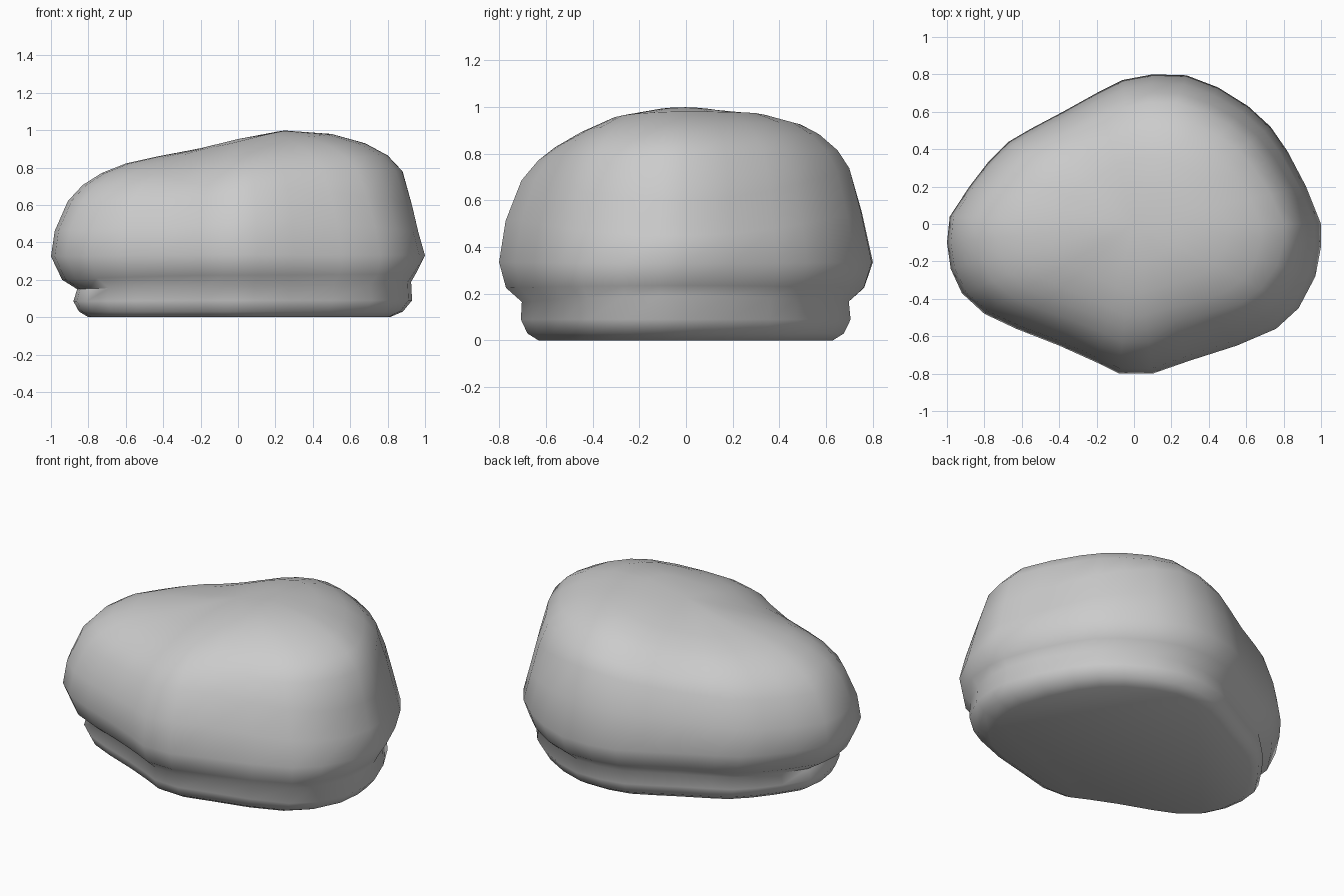
import bpy, bmesh, math

if "Cube" in bpy.data.objects:
    bpy.data.objects.remove(bpy.data.objects["Cube"])

# Widest outline of the boulder, seen from above (counter-clockwise)
OUTLINE = [(1, 0), (.92, .2), (.82, .39), (.73, .52), (.61, .63), (.45, .73), (.28, .795),
           (.1, .8), (-.06, .77), (-.2, .7), (-.38, .6), (-.55, .51), (-.67, .44),
           (-.78, .33), (-.88, .2), (-.985, .04), (-1, -.1), (-.98, -.24), (-.92, -.37),
           (-.8, -.48), (-.63, -.56), (-.4, -.65), (-.2, -.74), (-.08, -.8), (.1, -.8),
           (.3, -.73), (.55, -.65), (.76, -.56), (.88, -.45), (.97, -.28), (1, -.12)]

# Side profiles as (scale of outline, height), bottom to top
RIGHT = [(.8, 0), (.87, .03), (.92, .09), (.915, .19), (.94, .235), (1, .33), (.965, .45),
         (.93, .6), (.88, .78), (.8, .865), (.68, .93), (.5, .98), (.25, 1)]
BACK = [(.78, 0), (.84, .03), (.875, .09), (.865, .165), (.95, .225), (1, .335), (.94, .56),
        (.875, .75), (.81, .82), (.71, .89), (.61, .935), (.45, .97), (.25, .99)]
LEFT = [(.8, 0), (.85, .03), (.88, .085), (.86, .15), (.94, .2), (1, .325), (.98, .49),
        (.91, .685), (.83, .79), (.73, .867), (.6, .93), (.43, .976), (.2, 1)]
FRONT = [(.78, 0), (.84, .03), (.875, .09), (.87, .165), (.955, .225), (1, .335), (.965, .52),
         (.88, .7), (.79, .79), (.7, .85), (.61, .895), (.46, .945), (.25, .985)]


def crown(x, z):
    """Lower the top towards the left, leaving the hump on the right."""
    if z < .33:
        return z
    t = min(1, max(0, (x + .4) / .7))
    top = .88 + .12 * t * t * (3 - 2 * t)
    return .33 + (z - .33) * (top - .33) / .67


def ring_point(x, y, k):
    a = math.atan2(y / .8, x)
    c, s = math.cos(a) ** 2, math.sin(a) ** 2
    px = (RIGHT if x > 0 else LEFT)[k]
    py = (BACK if y > 0 else FRONT)[k]
    scale = px[0] * c + py[0] * s
    z = px[1] * c + py[1] * s
    if k < 5:  # groove is shallower at the right-hand corners
        scale += max(0, math.sin(2 * a)) * .015 if x > 0 else 0
        scale += max(0, -math.sin(2 * a)) * .04 if x > 0 else 0
        scale = min(scale, .985)
    return x * scale, y * scale, crown(x * scale, z)


# Boulder: stacked rings, flat bottom, closed crown
bm = bmesh.new()
rings = [[bm.verts.new(ring_point(x, y, k)) for x, y in OUTLINE] for k in range(len(RIGHT))]
n = len(OUTLINE)
for lo, hi in zip(rings, rings[1:]):
    for i in range(n):
        j = (i + 1) % n
        bm.faces.new((lo[i], lo[j], hi[j], hi[i]))
bm.faces.new(rings[0][::-1])
apex = bm.verts.new((0, 0, crown(0, 1)))
for i in range(n):
    bm.faces.new((rings[-1][i], rings[-1][(i + 1) % n], apex))
bmesh.ops.recalc_face_normals(bm, faces=bm.faces)

mesh = bpy.data.meshes.new("boulder")
bm.to_mesh(mesh)
bm.free()
boulder = bpy.data.objects.new("boulder", mesh)
bpy.context.collection.objects.link(boulder)
bpy.context.view_layer.objects.active = boulder
boulder.select_set(True)
bpy.ops.object.shade_smooth_by_angle(angle=math.radians(65))
